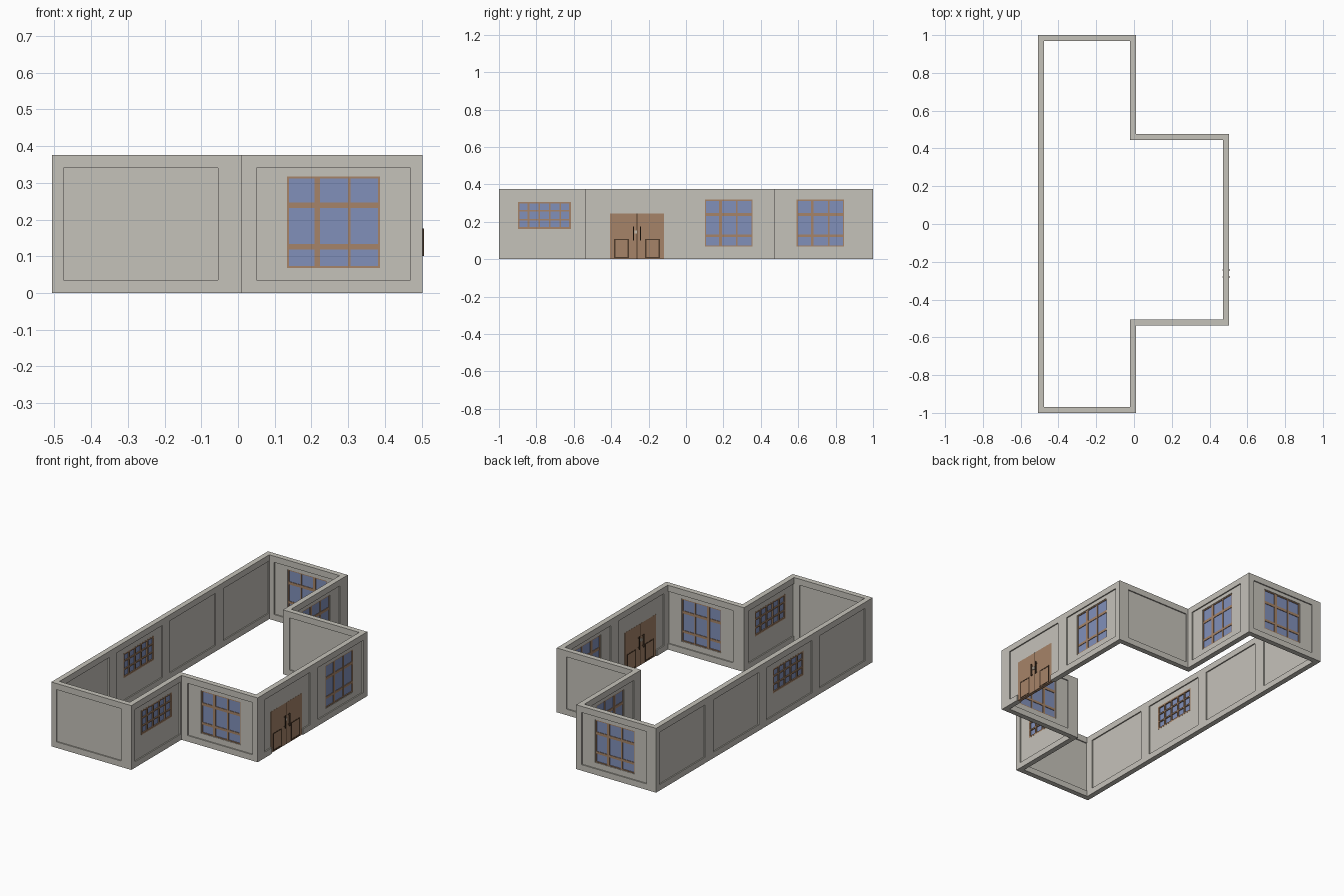
import bpy
import bmesh
from mathutils import Matrix

if "Cube" in bpy.data.objects:
    bpy.data.objects.remove(bpy.data.objects["Cube"])

THICK, HEIGHT, RECESS = 0.031, 0.376, 0.007


def material(name, color):
    mat = bpy.data.materials.new(name)
    mat.use_nodes = True
    mat.diffuse_color = (*color, 1)
    bsdf = mat.node_tree.nodes["Principled BSDF"]
    bsdf.inputs["Base Color"].default_value = (*color, 1)
    bsdf.inputs["Roughness"].default_value = 0.8
    return mat


PLASTER = material("plaster", (0.56, 0.54, 0.49))
GLASS = material("blue_glass", (0.22, 0.28, 0.49))
WOOD = material("brown_wood", (0.38, 0.23, 0.14))
DARK = material("dark_wood", (0.08, 0.045, 0.025))
METAL = material("pale_metal", (0.55, 0.50, 0.42))


def finish(name, bm, mat):
    bmesh.ops.recalc_face_normals(bm, faces=bm.faces)
    mesh = bpy.data.meshes.new(name)
    bm.to_mesh(mesh)
    bm.free()
    mesh.materials.append(mat)
    obj = bpy.data.objects.new(name, mesh)
    bpy.context.scene.collection.objects.link(obj)
    return obj


def box(bm, wall, along, depth, z, size):
    """Box in wall coordinates: along the wall, through it, and up."""
    axis, mid, centre, sign = wall[1:5]
    a, d = centre + sign * along, mid + depth
    sa, sd, sz = size
    loc, dims = ((a, d, z), (sa, sd, sz)) if axis == "x" else ((d, a, z), (sd, sa, sz))
    bmesh.ops.create_cube(bm, size=1, matrix=Matrix.Translation(loc) @ Matrix.Diagonal((*dims, 1)))


def frame(bm, wall, along, depth, z, width, height, bar, deep):
    for s in (-1, 1):
        box(bm, wall, along + s * (width - bar) / 2, depth, z, (bar, deep, height))
        box(bm, wall, along, depth, z + s * (height - bar) / 2, (width - 2 * bar, deep, bar))


# Wall bays: name, axis, middle plane, bay centre, direction, opening
BAYS = [
    ("front", "x", -0.9845, -0.265, 1, None),
    ("back", "x", 0.9845, -0.235, -1, "large"),
    ("wing_front", "x", -0.5215, 0.26, 1, "large"),
    ("wing_back", "x", 0.4605, 0.23, -1, None),
    ("side_front", "y", -0.0055, -0.757, 1, "small"),
    ("side_back", "y", -0.0055, 0.719, 1, "large"),
    ("wing_door", "y", 0.4875, -0.262, 1, "door"),
    ("wing_side", "y", 0.4875, 0.229, 1, "large"),
]
for i, centre in enumerate((0.757, 0.262, -0.229, -0.719)):
    BAYS.append((f"long_{i}", "y", -0.4915, centre, -1, "small" if i == 2 else None))

# Opening sizes: width, height, middle height
OPENINGS = {"large": (0.254, 0.25, 0.193), "small": (0.282, 0.143, 0.234), "door": (0.288, 0.263, 0.1115)}

# Continuous wall ring following the floor plan
outer = [(-0.507, -1), (0.01, -1), (0.01, -0.537), (0.503, -0.537),
         (0.503, 0.476), (0.01, 0.476), (0.01, 1), (-0.507, 1)]


def inset(value):
    return value - THICK if value > 0 else value + THICK


bm = bmesh.new()
corners = [[bm.verts.new((x, y, z)) for x, y in ((px, py), (inset(px), inset(py))) for z in (0, HEIGHT)]
           for px, py in outer]
for i, a in enumerate(corners):
    b = corners[(i + 1) % len(corners)]
    for p, q in ((0, 1), (1, 3), (3, 2), (2, 0)):
        bm.faces.new((a[p], b[p], b[q], a[q]))
walls = finish("walls", bm, PLASTER)

# Recessed panels on both wall sides, then window and door openings
panel_bm, opening_bm = bmesh.new(), bmesh.new()
for bay in BAYS:
    for s in (-1, 1):
        box(panel_bm, bay, 0, s * THICK / 2, 0.1875, (0.42, 2 * RECESS, 0.305))
    if bay[5]:
        w, h, z = OPENINGS[bay[5]]
        box(opening_bm, bay, 0, 0, z, (w, 0.06, h))
cutters = [finish("panel_cutter", panel_bm, PLASTER), finish("opening_cutter", opening_bm, PLASTER)]
for cutter in cutters:
    cutter.hide_render = True
    mod = walls.modifiers.new(cutter.name, "BOOLEAN")
    mod.object, mod.operation, mod.solver = cutter, "DIFFERENCE", "EXACT"
bpy.context.view_layer.update()
cut_mesh = bpy.data.meshes.new_from_object(walls.evaluated_get(bpy.context.evaluated_depsgraph_get()))
walls.modifiers.clear()
walls.data = cut_mesh
for cutter in cutters:
    bpy.data.objects.remove(cutter)


# Glazed windows with wooden bars
def window(bay):
    kind = bay[5]
    w, h, z = OPENINGS[kind]
    glass = bmesh.new()
    box(glass, bay, 0, 0, z, (w, 0.004, h))
    finish(bay[0] + "_window_glass", glass, GLASS)
    bars = bmesh.new()
    if kind == "large":
        deep = 0.012
        frame(bars, bay, 0, 0, z, w, h, 0.006, deep)
        uprights = ((-0.044, 0.016), (0.043, 0.008))
        rails = ((0.046, 0.016), (-0.067, 0.014))
    else:
        deep = 0.018
        frame(bars, bay, 0, 0, z, w, h, 0.009, deep)
        uprights = [(w * (k / 5 - 0.5), 0.009) for k in range(1, 5)]
        rails = [(h * (k / 3 - 0.5), 0.008) for k in range(1, 3)]
    for along, bar in uprights:
        box(bars, bay, along, 0, z, (bar, deep, h - 0.004))
    for up, bar in rails:
        box(bars, bay, 0, 0, z + up, (w - 0.004, deep - 0.002, bar))
    finish(bay[0] + "_window_bars", bars, WOOD)


# Double door with lower panels, pull handles and a lock, on both sides
def double_door(bay):
    leaves, trim, pulls, lock = (bmesh.new() for _ in range(4))
    for s in (-1, 1):
        box(leaves, bay, s * 0.0735, 0, 0.1215, (0.141, 0.018, 0.243))
        for side in (-1, 1):
            frame(trim, bay, s * 0.083, side * 0.009, 0.057, 0.078, 0.104, 0.006, 0.003)
            box(pulls, bay, s * 0.019, side * 0.0175, 0.138, (0.005, 0.004, 0.075))
            for z in (0.11, 0.166):
                box(pulls, bay, s * 0.019, side * 0.0125, z, (0.004, 0.009, 0.005))
    box(trim, bay, 0, 0, 0.1215, (0.008, 0.014, 0.243))
    for side in (-1, 1):
        box(lock, bay, -0.006, side * 0.01, 0.146, (0.014, 0.006, 0.016))
    finish("door_leaves", leaves, WOOD)
    finish("door_trim", trim, DARK)
    finish("door_handles", pulls, DARK)
    finish("door_lock", lock, METAL)


for bay in BAYS:
    if bay[5] == "door":
        double_door(bay)
    elif bay[5]:
        window(bay)
